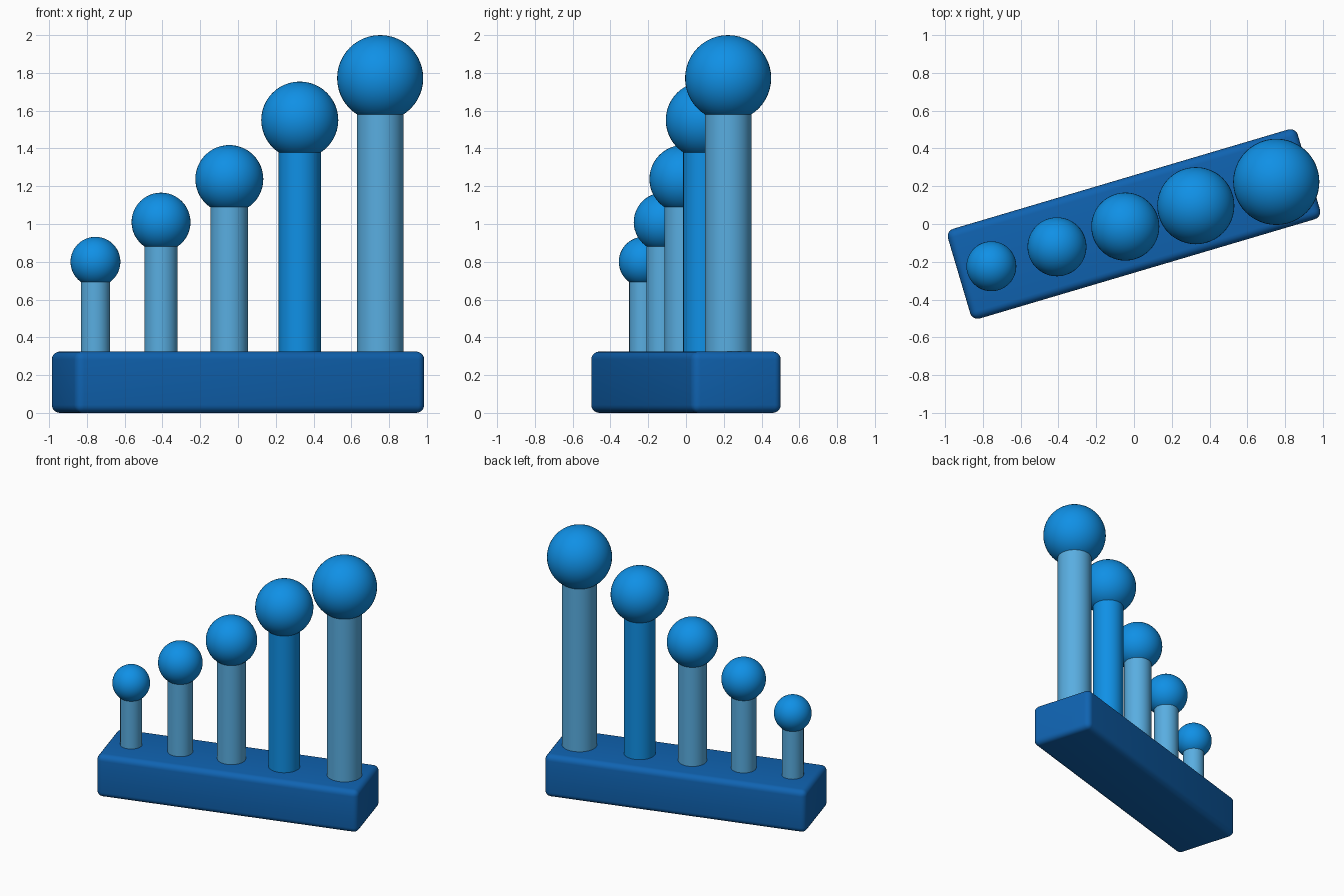
import bpy
import math
from mathutils import Vector

cube = bpy.data.objects.get("Cube")
if cube:
    bpy.data.objects.remove(cube, do_unlink=True)

ANGLE = math.radians(16.5)
BASE_SIZE = Vector((1.93, 0.495, 0.325))


def make_material(name, rgb):
    mat = bpy.data.materials.new(name)
    mat.use_nodes = True
    mat.diffuse_color = (*rgb, 1)
    bsdf = mat.node_tree.nodes["Principled BSDF"]
    bsdf.inputs["Base Color"].default_value = (*rgb, 1)
    bsdf.inputs["Roughness"].default_value = 0.6
    return mat


bright_blue = make_material("bright blue", (0.005, 0.28, 0.79))
pale_blue = make_material("pale blue", (0.10, 0.42, 0.75))
deep_blue = make_material("deep blue", (0.005, 0.125, 0.44))


def finish(name, mat):
    obj = bpy.context.object
    obj.name = name
    obj.data.materials.append(mat)
    return obj


# Rounded base block, turned about the vertical axis
bpy.ops.mesh.primitive_cube_add(size=1, location=(0, 0, BASE_SIZE.z / 2),
                                rotation=(0, 0, ANGLE))
base = finish("base", deep_blue)
base.scale = BASE_SIZE
bpy.ops.object.transform_apply(location=False, rotation=False, scale=True)
bevel = base.modifiers.new("rounded edges", "BEVEL")
bevel.width = 0.042
bevel.segments = 5
bpy.ops.object.shade_smooth()


def pin(label, along, ball_z, ball_radius, post_radius, mat):
    """A round post standing in the base with a ball on its top."""
    x, y = along * math.cos(ANGLE), along * math.sin(ANGLE)
    foot = BASE_SIZE.z / 2
    bpy.ops.mesh.primitive_cylinder_add(vertices=48, radius=post_radius,
                                        depth=ball_z - foot,
                                        location=(x, y, (ball_z + foot) / 2))
    finish(label + "_post", mat)
    bpy.ops.object.shade_smooth_by_angle(angle=math.radians(40))
    bpy.ops.mesh.primitive_uv_sphere_add(segments=48, ring_count=24,
                                         radius=ball_radius,
                                         location=(x, y, ball_z))
    finish(label + "_ball", bright_blue)
    bpy.ops.object.shade_smooth()


# Five pins rising in height and thickness: position along base, ball height
pins = [
    ("first", -0.787, 0.80),
    ("second", -0.425, 1.01),
    ("third", -0.048, 1.238),
    ("fourth", 0.341, 1.55),
    ("fifth", 0.785, 1.772),
]
for i, (label, along, ball_z) in enumerate(pins):
    post_mat = bright_blue if label == "fourth" else pale_blue
    pin(label, along, ball_z, 0.132 + 0.024 * i, 0.077 + 0.0115 * i, post_mat)
